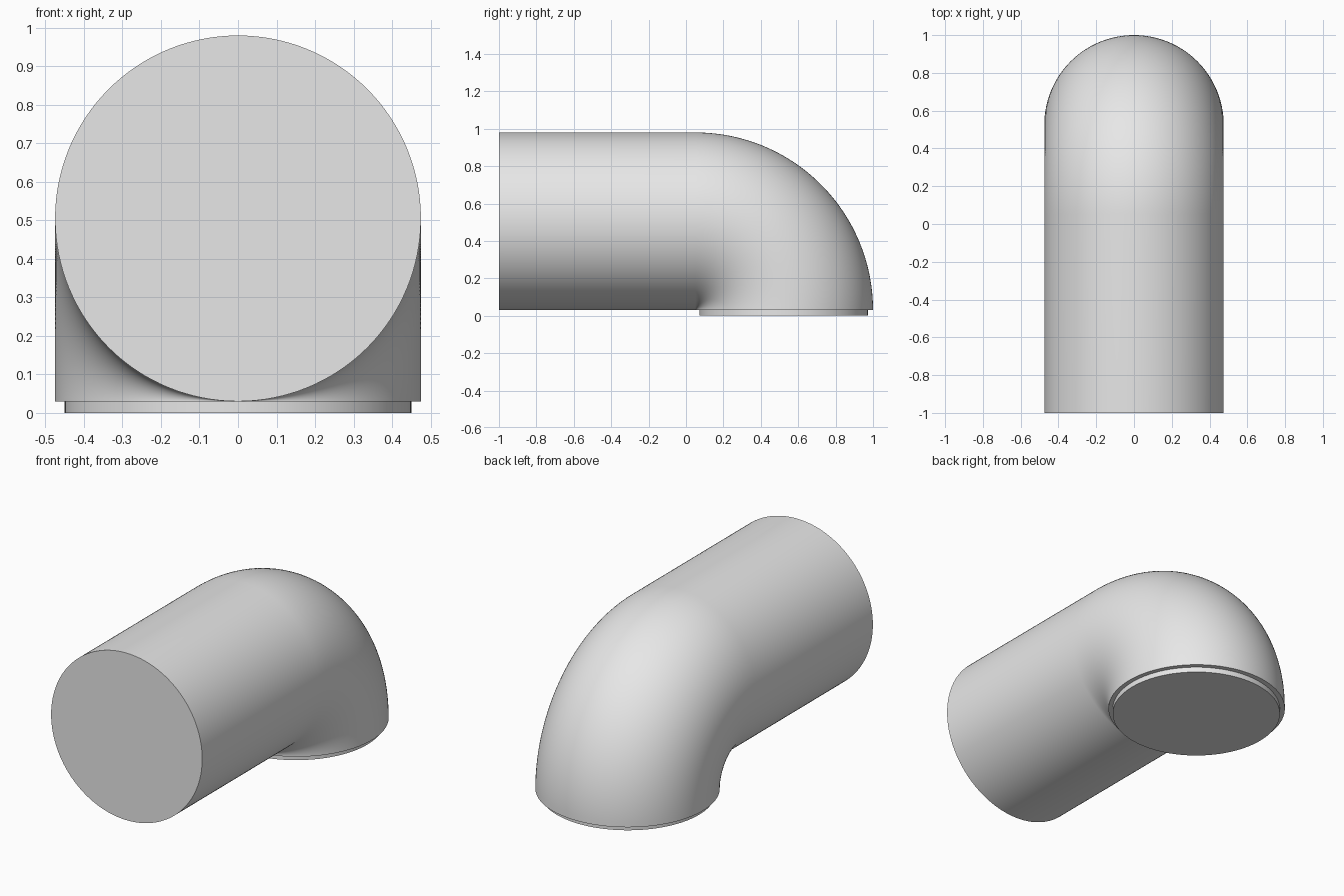
import bpy
import bmesh
from math import sin, cos, pi, radians
from mathutils import Vector

cube = bpy.data.objects.get("Cube")
if cube:
    bpy.data.objects.remove(cube, do_unlink=True)

RADIUS = 0.475       # pipe radius, also the bend radius
RIM = 0.03           # height of the elbow's lower end
BEND_Y = 0.05        # where the straight run meets the bend
SIDES = 128
BEND_STEPS = 48

grey = bpy.data.materials.new("light grey")
grey.use_nodes = True
colour = (0.8, 0.8, 0.8, 1)
grey.diffuse_color = colour
grey.node_tree.nodes["Principled BSDF"].inputs["Base Color"].default_value = colour


def sweep(name, rings):
    """Join rings given as (centre, cross direction, radius) and cap both ends."""
    bm = bmesh.new()
    loops = []
    for centre, across, radius in rings:
        loop = []
        for i in range(SIDES):
            a = 2 * pi * i / SIDES
            offset = Vector((cos(a), 0, 0)) + sin(a) * across
            loop.append(bm.verts.new(centre + radius * offset))
        loops.append(loop)
    for low, high in zip(loops, loops[1:]):
        for i in range(SIDES):
            j = (i + 1) % SIDES
            bm.faces.new((low[i], low[j], high[j], high[i]))
    bm.faces.new(loops[0])
    bm.faces.new(loops[-1])
    bmesh.ops.remove_doubles(bm, verts=bm.verts, dist=1e-5)
    bmesh.ops.recalc_face_normals(bm, faces=bm.faces)
    mesh = bpy.data.meshes.new(name)
    bm.to_mesh(mesh)
    bm.free()
    mesh.materials.append(grey)
    obj = bpy.data.objects.new(name, mesh)
    bpy.context.collection.objects.link(obj)
    bpy.ops.object.select_all(action="DESELECT")
    obj.select_set(True)
    bpy.context.view_layer.objects.active = obj
    bpy.ops.object.shade_smooth_by_angle(angle=radians(30))
    return obj


# Straight run followed by a quarter bend turning down
pivot = Vector((0, BEND_Y, RIM))
rings = [(Vector((0, -1, RIM + RADIUS)), Vector((0, 0, 1)), RADIUS)]
for k in range(BEND_STEPS + 1):
    t = pi / 2 * k / BEND_STEPS
    out = Vector((0, sin(t), cos(t)))
    rings.append((pivot + RADIUS * out, out, RADIUS))
sweep("elbow_pipe", rings)

# Slightly narrower spigot under the bend
y_axis = Vector((0, 1, 0))
spigot_y = BEND_Y + RADIUS - 0.003
sweep("spigot", [(Vector((0, spigot_y, z)), y_axis, 0.45) for z in (0, RIM + 0.002)])
